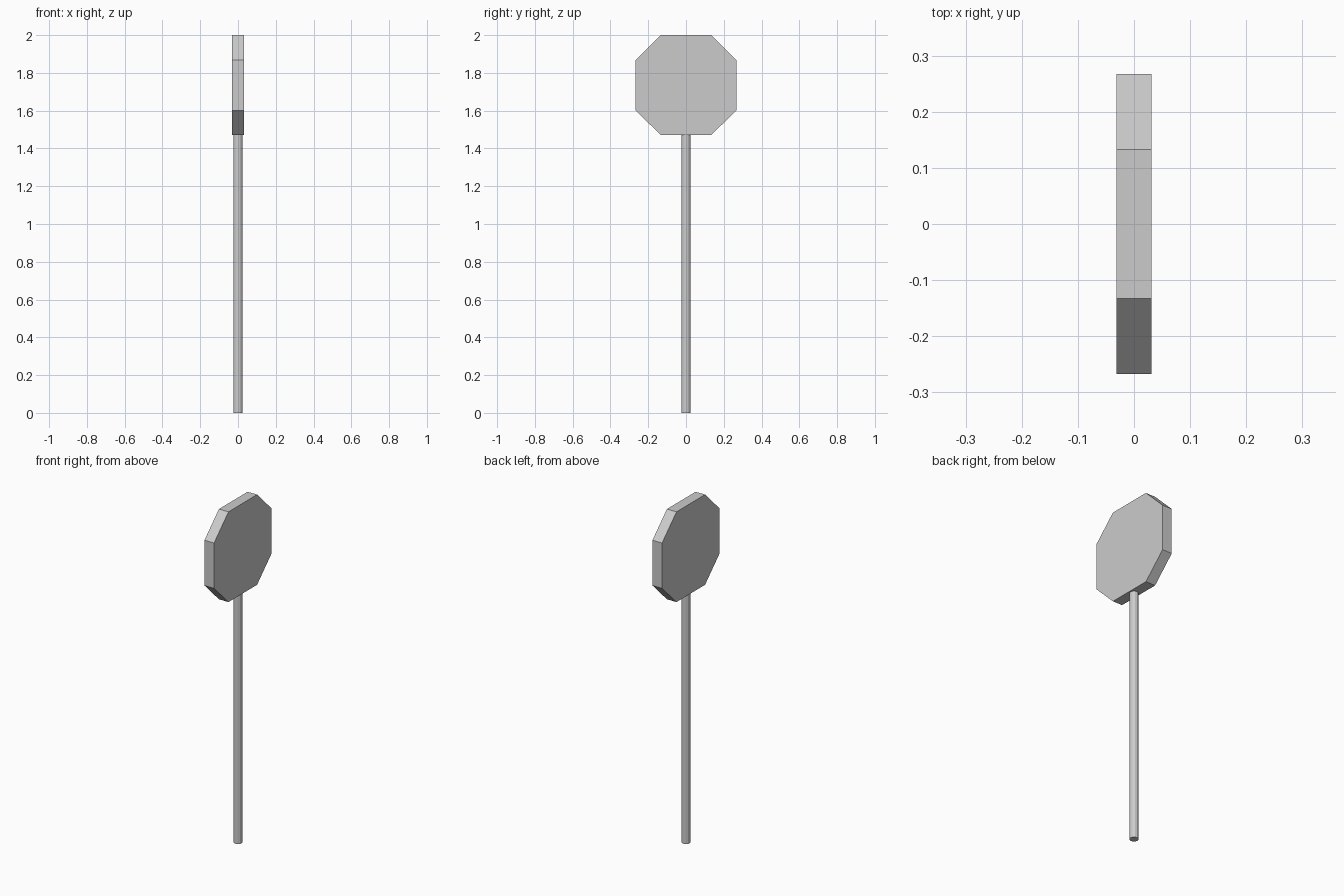
import bpy, bmesh
from mathutils import Matrix

if "Cube" in bpy.data.objects:
    bpy.data.objects.remove(bpy.data.objects["Cube"])

def add_object(name, bm):
    bmesh.ops.recalc_face_normals(bm, faces=bm.faces)
    mesh = bpy.data.meshes.new(name)
    bm.to_mesh(mesh)
    bm.free()
    obj = bpy.data.objects.new(name, mesh)
    bpy.context.collection.objects.link(obj)
    return obj

SIGN_BOTTOM, SIGN_TOP = 1.47, 2.0
HALF, CORNER, THICK = 0.267, 0.133, 0.062

# Octagonal sign plate: clipped-corner profile extruded along x
bm = bmesh.new()
mid, half_z = (SIGN_BOTTOM + SIGN_TOP) / 2, (SIGN_TOP - SIGN_BOTTOM) / 2
profile = [(CORNER, half_z), (HALF, CORNER), (HALF, -CORNER), (CORNER, -half_z),
           (-CORNER, -half_z), (-HALF, -CORNER), (-HALF, CORNER), (-CORNER, half_z)]
face = bm.faces.new([bm.verts.new((-THICK / 2, y, mid + z)) for y, z in profile])
extruded = bmesh.ops.extrude_face_region(bm, geom=[face])["geom"]
bmesh.ops.translate(bm, vec=(THICK, 0, 0),
                    verts=[v for v in extruded if isinstance(v, bmesh.types.BMVert)])
add_object("sign_plate", bm)

# Slim round post reaching the underside of the plate
bm = bmesh.new()
bmesh.ops.create_cone(bm, cap_ends=True, segments=12, radius1=0.024, radius2=0.024,
                      depth=SIGN_BOTTOM, matrix=Matrix.Translation((0, 0, SIGN_BOTTOM / 2)))
add_object("post", bm)
